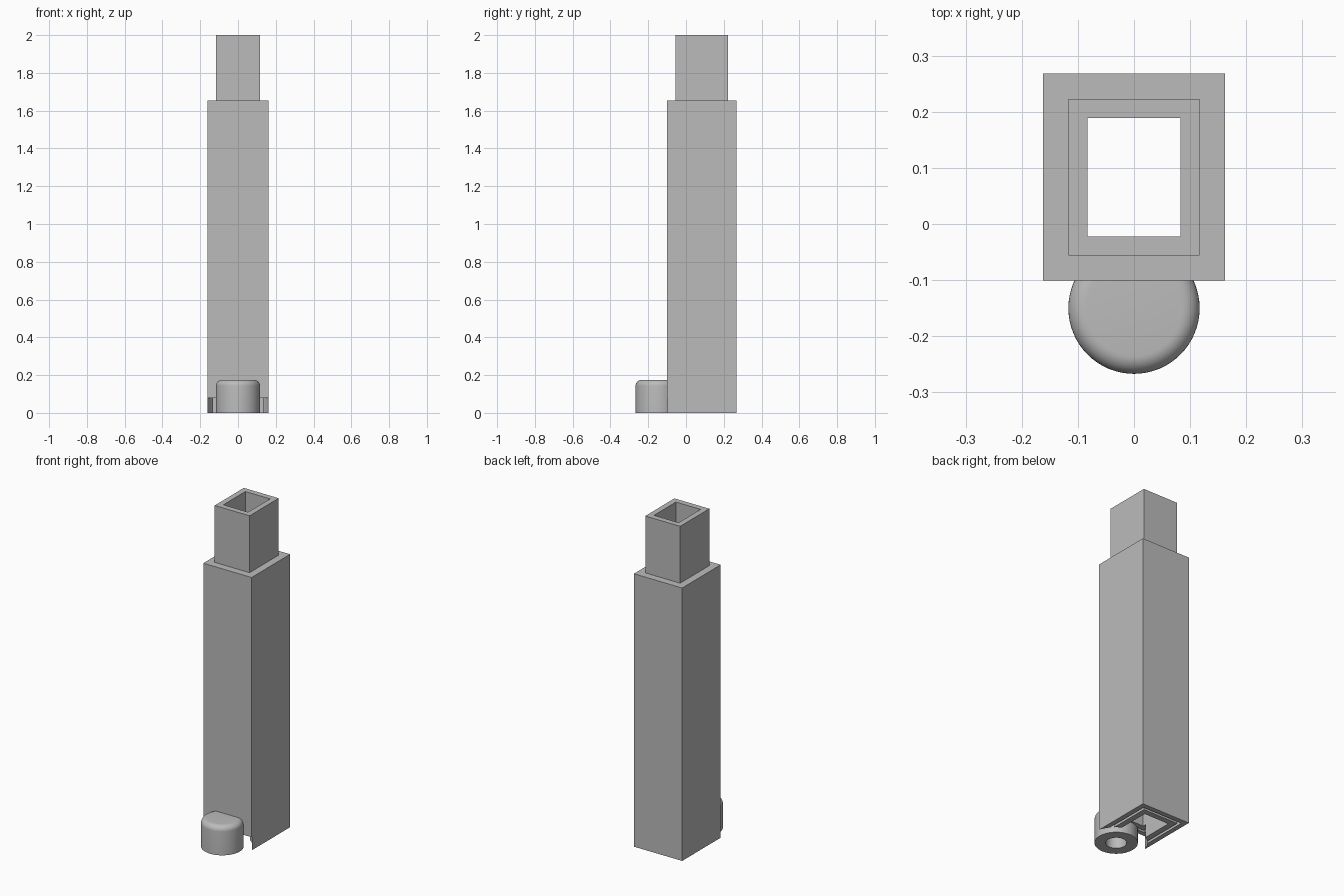
import bpy
import bmesh
from math import sin, cos, pi, radians
from mathutils import Vector

if "Cube" in bpy.data.objects:
    bpy.data.objects.remove(bpy.data.objects["Cube"], do_unlink=True)

grey = bpy.data.materials.new("plain grey")
grey.use_nodes = True
grey.diffuse_color = (0.5, 0.5, 0.5, 1)
grey.node_tree.nodes["Principled BSDF"].inputs["Base Color"].default_value = (0.5, 0.5, 0.5, 1)

HALF_X, HALF_Y, TUBE_Y = 0.162, 0.1845, 0.0835   # outer tube section
PIVOT_Y = -0.15                                  # foot centre


def finish(name, bm):
    bmesh.ops.remove_doubles(bm, verts=bm.verts, dist=1e-5)
    bmesh.ops.recalc_face_normals(bm, faces=bm.faces)
    mesh = bpy.data.meshes.new(name)
    bm.to_mesh(mesh)
    bm.free()
    mesh.materials.append(grey)
    obj = bpy.data.objects.new(name, mesh)
    bpy.context.collection.objects.link(obj)
    return obj


def rect_tube(name, section):
    """Closed rectangular ring from (inset, height) pairs."""
    bm = bmesh.new()
    loops = []
    for inset, z in section:
        a, b = HALF_X - inset, HALF_Y - inset
        loops.append([bm.verts.new((sx * a, TUBE_Y + sy * b, z))
                      for sx, sy in ((-1, -1), (1, -1), (1, 1), (-1, 1))])
    for i, low in enumerate(loops):
        high = loops[(i + 1) % len(loops)]
        for j in range(4):
            k = (j + 1) % 4
            bm.faces.new((low[j], low[k], high[k], high[j]))
    return finish(name, bm)


def lathe(name, profile, steps=64):
    """Round part about the foot axis from (radius, height) pairs."""
    bm = bmesh.new()
    verts = [bm.verts.new((r, PIVOT_Y, z)) for r, z in profile]
    edges = [bm.edges.new(pair) for pair in zip(verts, verts[1:])]
    bmesh.ops.spin(bm, geom=verts + edges, cent=Vector((0, PIVOT_Y, 0)),
                   axis=Vector((0, 0, 1)), angle=2 * pi, steps=steps)
    return finish(name, bm)


def smooth(obj):
    bpy.ops.object.select_all(action="DESELECT")
    obj.select_set(True)
    bpy.context.view_layer.objects.active = obj
    bpy.ops.object.shade_smooth_by_angle(angle=radians(30))


# Outer sleeve with a collar closing the gap at its top
sleeve = rect_tube("outer_sleeve", [(0, 0), (0, 1.655), (0.045, 1.655),
                                    (0.045, 1.62), (0.029, 1.62), (0.029, 0)])

# Inner tube sliding through the sleeve
inner = rect_tube("inner_tube", [(0.045, 0), (0.045, 2), (0.079, 2), (0.079, 0)])

# Round clearance cut at the bottom front of both tubes
cutter = lathe("clearance_cutter", [(0, -0.1), (0.17, -0.1), (0.17, 0.08), (0, 0.08)], 96)
cutter.hide_render = True
for tube in (sleeve, inner):
    bpy.context.view_layer.objects.active = tube
    mod = tube.modifiers.new("clearance", "BOOLEAN")
    mod.operation = "DIFFERENCE"
    mod.solver = "EXACT"
    mod.object = cutter
    bpy.ops.object.modifier_apply(modifier=mod.name)
    smooth(tube)
bpy.data.objects.remove(cutter, do_unlink=True)

# Rounded foot with a blind hole underneath
R, TOP, ROUND = 0.117, 0.175, 0.032
rim = [(R - ROUND + ROUND * cos(t), TOP - ROUND + ROUND * sin(t))
       for t in (i * pi / 16 for i in range(9))]
foot = lathe("round_foot", [(0, 0.12), (0.057, 0.12), (0.057, 0), (R, 0)] + rim + [(0, TOP)])
smooth(foot)
